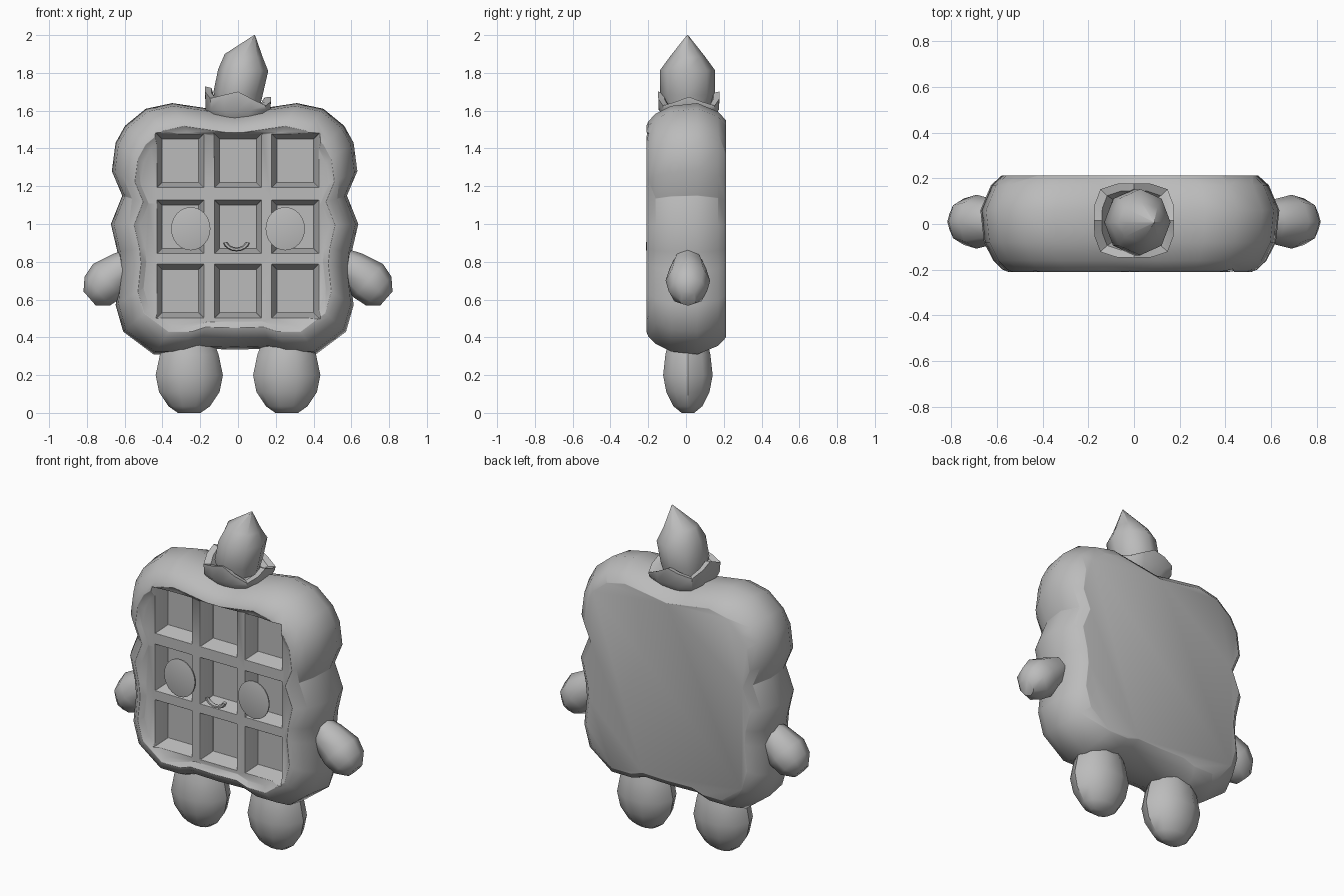
import bpy, bmesh
from math import sin, cos, pi, radians
from mathutils import Vector

if "Cube" in bpy.data.objects:
    bpy.data.objects.remove(bpy.data.objects["Cube"])

grey = bpy.data.materials.new("plain_grey")
grey.use_nodes = True
grey.diffuse_color = (0.5, 0.5, 0.5, 1)
grey.node_tree.nodes["Principled BSDF"].inputs["Base Color"].default_value = (0.5, 0.5, 0.5, 1)


def loft(bm, rings):
    """Skin a stack of equal rings and cap both ends."""
    rows = [[bm.verts.new(p) for p in ring] for ring in rings]
    n = len(rows[0])
    for a, b in zip(rows, rows[1:]):
        for i in range(n):
            j = (i + 1) % n
            bm.faces.new((a[i], a[j], b[j], b[i]))
    bm.faces.new(rows[0])
    bm.faces.new(rows[-1])


def make(name, *lofts):
    bm = bmesh.new()
    for rings in lofts:
        loft(bm, rings)
    bmesh.ops.recalc_face_normals(bm, faces=bm.faces)
    mesh = bpy.data.meshes.new(name)
    bm.to_mesh(mesh)
    bm.free()
    mesh.materials.append(grey)
    obj = bpy.data.objects.new(name, mesh)
    bpy.context.collection.objects.link(obj)
    return obj


def smooth(obj, angle=40):
    bpy.ops.object.select_all(action='DESELECT')
    obj.select_set(True)
    bpy.context.view_layer.objects.active = obj
    bpy.ops.object.shade_smooth_by_angle(angle=radians(angle))


def ring(center, u, v, n):
    """Ellipse around center with half axes u and v."""
    c, u, v = Vector(center), Vector(u), Vector(v)
    return [c + u * cos(2 * pi * i / n) + v * sin(2 * pi * i / n) for i in range(n)]


# Body: wavy slice outline, stacked from the flat back to the raised front rim
half = [(0.13, 1.61), (0.33, 1.64), (0.47, 1.61), (0.58, 1.52), (0.63, 1.43),
        (0.65, 1.28), (0.595, 1.15), (0.655, 1.0), (0.62, 0.85), (0.61, 0.75),
        (0.63, 0.57), (0.59, 0.43), (0.43, 0.31), (0.28, 0.31), (0.19, 0.34)]
outline = [(0, 1.59)] + half + [(0, 0.335)] + [(-x, z) for x, z in reversed(half)]
levels = [(0.212, 0.09), (0.17, 0.045), (0.06, 0), (-0.08, 0.015), (-0.16, 0.055),
          (-0.2, 0.095), (-0.21, 0.12), (-0.187, 0.15)]
MID = 0.97
body = make("waffle_body", [
    [(x * (1 - d / 0.64) - 0.018, y, MID + (z - MID) * (1 - d / 0.66)) for x, z in outline]
    for y, d in levels])

# Tapered square pockets
cells = []
for cx in (-0.305, 0, 0.303):
    for cz in (0.645, 0.985, 1.335):
        cells.append([[(cx + sx * w, y, cz + sz * h)
                       for sx, sz in ((-1, -1), (1, -1), (1, 1), (-1, 1))]
                      for y, w, h in ((-0.23, 0.143, 0.155), (-0.18, 0.122, 0.14),
                                      (-0.1, 0.097, 0.115))])
cutter = make("pocket_cutter", *cells)
cutter.hide_render = True
cut = body.modifiers.new("pockets", 'BOOLEAN')
cut.object = cutter
cut.solver = 'EXACT'
bpy.context.view_layer.objects.active = body
bpy.ops.object.modifier_apply(modifier=cut.name)
bpy.data.objects.remove(cutter)
# Softened pocket rims
bev = body.modifiers.new("soft_edges", 'BEVEL')
bev.width = 0.015
bev.segments = 2
bev.limit_method = 'ANGLE'
bev.angle_limit = radians(40)
smooth(body, 45)

# Legs and arms, mirrored
for side, s in (("left", 1), ("right", -1)):
    leg = [ring((s * 0.258, 0.01, z), (rx, 0, 0), (0, ry, 0), 10)
           for z, rx, ry in ((0, 0.06, 0.035), (0.035, 0.11, 0.08), (0.11, 0.16, 0.12),
                             (0.2, 0.178, 0.138), (0.31, 0.155, 0.125), (0.4, 0.12, 0.1))]
    smooth(make(side + "_leg", leg))
    arm = [ring((s * x, 0.01, z), (s * 0.66 * r, 0, 0.75 * r), (0, r, 0), 8)
           for x, z, r in ((0.52, 0.82, 0.07), (0.6, 0.77, 0.095), (0.69, 0.7, 0.118),
                           (0.745, 0.645, 0.102), (0.785, 0.605, 0.05))]
    smooth(make(side + "_arm", arm), 50)
    # Eye plate
    eye = [ring((s * 0.25, y, 0.975), (r, 0, 0), (0, 0, r * 1.1), 24)
           for y, r in ((-0.2, 0.104), (-0.207, 0.104), (-0.209, 0.098))]
    smooth(make(side + "_eye", eye))

# Smile
arc = []
for i in range(9):
    a = pi * (1.08 + 0.84 * i / 8)
    out = Vector((cos(a), 0, sin(a) * 0.8))
    arc.append(ring(Vector((-0.008, -0.2, 0.915)) + out * 0.062, out * 0.013, (0, 0.013, 0), 6))
smooth(make("smile", arc), 60)

# Topping: pointed bud leaning to one side
bud = []
for x0, z0, x1, z1, ry in ((-0.1, 1.56, 0.1, 1.56, 0.1), (-0.13, 1.7, 0.13, 1.68, 0.145),
                           (-0.105, 1.82, 0.16, 1.81, 0.145), (-0.07, 1.9, 0.132, 1.88, 0.09),
                           (0.085, 2.0, 0.09, 2.0, 0.003)):
    bud.append(ring(((x0 + x1) / 2, 0.008, (z0 + z1) / 2),
                    ((x1 - x0) / 2, 0, (z1 - z0) / 2), (0, ry, 0), 8))
smooth(make("topping_bud", bud), 50)


# Topping collar: squarish cup with a jagged rim
def square_ring(w, d, z, jag=0):
    pts = []
    for i in range(16):
        a = 2 * pi * i / 16
        k = (abs(cos(a)) ** 4 + abs(sin(a)) ** 4) ** -0.25
        lift = jag * (0.5 * cos(4 * a) - 0.5 * cos(a) - 0.3)
        pts.append((w * k * cos(a), 0.015 + d * k * sin(a), z + lift))
    return pts


collar = [square_ring(0.11, 0.1, 1.53), square_ring(0.172, 0.16, 1.605),
          square_ring(0.175, 0.163, 1.69, 0.055), square_ring(0.14, 0.13, 1.685, 0.05),
          square_ring(0.11, 0.11, 1.62)]
smooth(make("topping_collar", collar))
